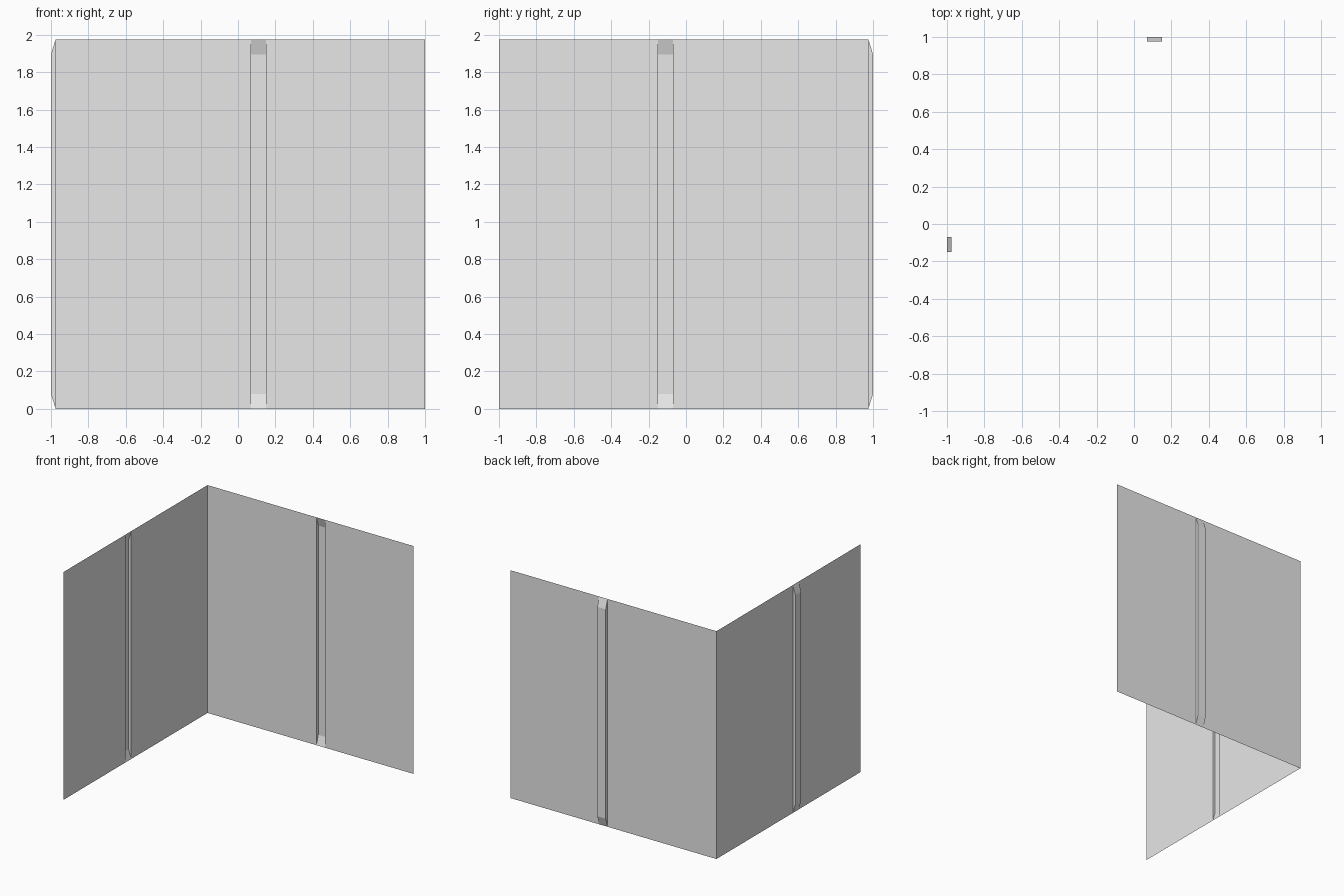
import bpy

if "Cube" in bpy.data.objects:
    bpy.data.objects.remove(bpy.data.objects["Cube"])

H = 1.975            # wall height
W = 0.975            # wall plane offset from the centre
G0, G1 = 0.07, 0.15  # channel edges along the wall
D, S = 1.0, 0.08     # channel depth plane, height of its end slopes

grey = bpy.data.materials.new("light_grey")
grey.diffuse_color = (0.8, 0.8, 0.8, 1)
grey.use_nodes = True
grey.node_tree.nodes["Principled BSDF"].inputs["Base Color"].default_value = grey.diffuse_color


def wall(name, place, flip):
    """Thin sheet with one channel pressed outwards, sloped at both ends."""
    # flat sheet left and right of the channel, then the channel outline
    pts = [(-W, W, 0), (-W, W, H), (1, W, 0), (1, W, H)]
    for x in (G0, G1):
        pts += [(x, W, 0), (x, D, S), (x, D, H - S), (x, W, H)]
    faces = [(0, 4, 7, 1), (8, 2, 3, 11),      # flat panels
             (4, 5, 6, 7), (11, 10, 9, 8)]     # channel sides
    faces += [(i, i + 4, i + 5, i + 1) for i in (4, 5, 6)]  # slopes and floor
    if flip:
        faces = [f[::-1] for f in faces]
    mesh = bpy.data.meshes.new(name)
    mesh.from_pydata([place(*p) for p in pts], [], faces)
    mesh.materials.append(grey)
    obj = bpy.data.objects.new(name, mesh)
    bpy.context.collection.objects.link(obj)


# back wall, and the left wall as its mirror across the corner diagonal
wall("back_wall", lambda x, y, z: (x, y, z), False)
wall("left_wall", lambda x, y, z: (-y, -x, z), True)
